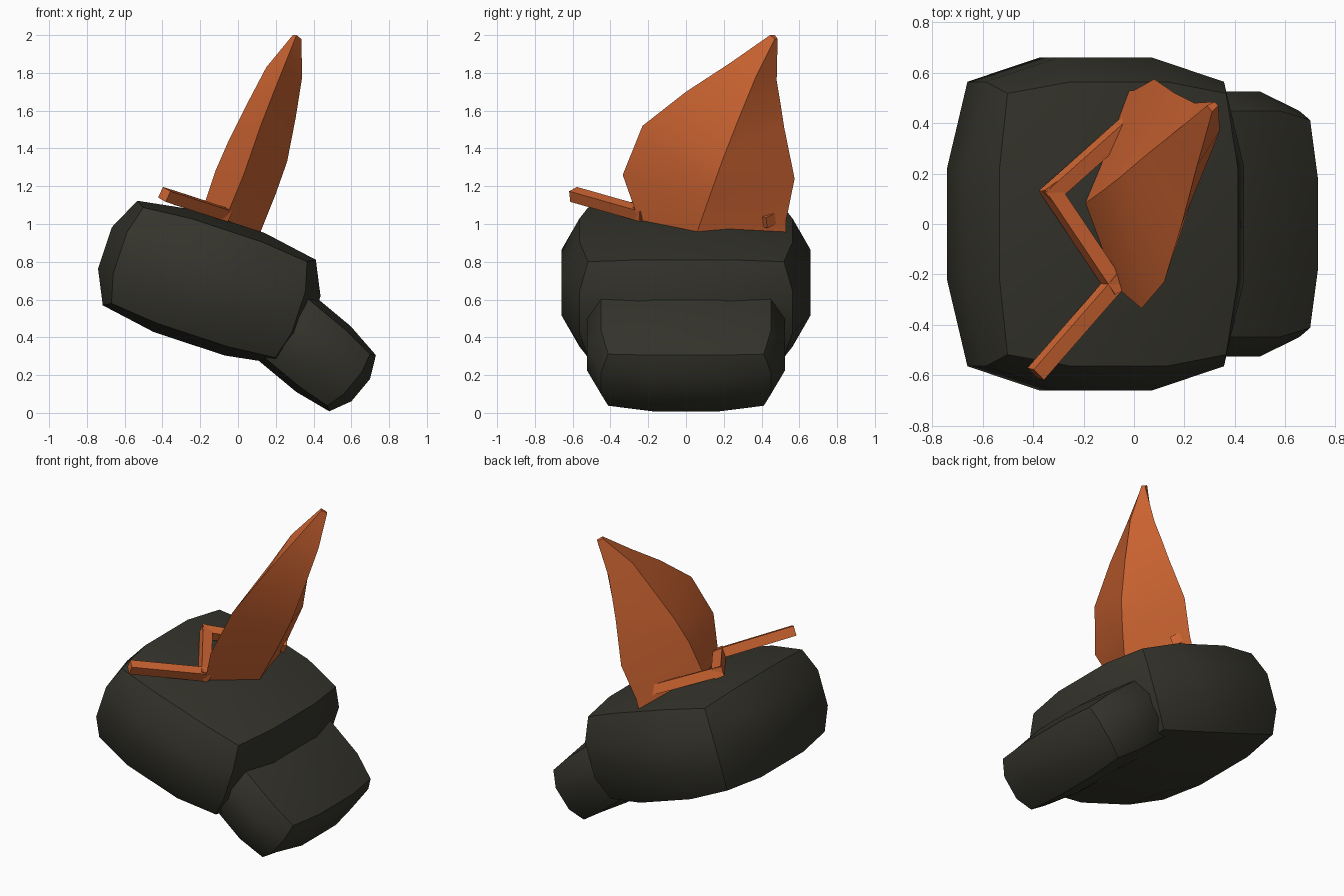
import bpy, bmesh, math
from mathutils import Matrix, Vector

if "Cube" in bpy.data.objects:
    bpy.data.objects.remove(bpy.data.objects["Cube"])


def material(name, color):
    m = bpy.data.materials.new(name)
    m.diffuse_color = (*color, 1)
    m.use_nodes = True
    m.node_tree.nodes["Principled BSDF"].inputs["Base Color"].default_value = m.diffuse_color
    return m


charcoal = material("charcoal", (0.035, 0.034, 0.025))
orange = material("burnt orange", (0.62, 0.13, 0.032))


def finish(bm, name, mat, angle=None):
    bmesh.ops.recalc_face_normals(bm, faces=bm.faces)
    mesh = bpy.data.meshes.new(name)
    bm.to_mesh(mesh)
    bm.free()
    mesh.materials.append(mat)
    ob = bpy.data.objects.new(name, mesh)
    bpy.context.collection.objects.link(ob)
    if angle:
        bpy.ops.object.select_all(action='DESELECT')
        ob.select_set(True)
        bpy.context.view_layer.objects.active = ob
        bpy.ops.object.shade_smooth_by_angle(angle=math.radians(angle))
    return ob


def lump(name, center, half, tilt):
    """Cube with a 3x3 grid per side, its sides bulged outwards."""
    bm = bmesh.new()
    bmesh.ops.create_cube(bm, size=2)
    bmesh.ops.subdivide_edges(bm, edges=bm.edges[:], cuts=2, use_grid_fill=True)
    shrink = (1, 0.855, 0.785)          # side, edge, corner
    for v in bm.verts:
        outer = [abs(c) > 0.9 for c in v.co]
        k = shrink[sum(outer) - 1]
        v.co = Vector([h * (math.copysign(k, c) if o else c * 1.02)
                       for c, o, h in zip(v.co, outer, half)])
    bm.transform(Matrix.Translation(center) @ Matrix.Rotation(math.radians(tilt), 4, 'Y'))
    return finish(bm, name, charcoal, 36)


# Dark body and the smaller block at its lower end
lump("body", (-0.152, 0, 0.69), (0.582, 0.66, 0.341), 18.3)
lump("snout", (0.35, 0, 0.37), (0.39, 0.525, 0.226), 39.7)

# Curved four-sided fin, lofted through sections (right, front, left, back corners)
sections = [
    [(.12, .06, .96), (-.07, -.25, 1.02), (-.19, .085, 1.07), (0, .53, 1.02)],
    [(.20, .13, 1.16), (.03, -.335, 1.26), (-.12, .135, 1.28), (.08, .575, 1.24)],
    [(.26, .19, 1.33), (.12, -.23, 1.52), (-.05, .19, 1.44), (.16, .52, 1.51)],
    [(.305, .28, 1.56), (.19, 0, 1.70), (.05, .275, 1.64), (.20, .50, 1.64)],
    [(.34, .37, 1.78), (.25, .23, 1.85), (.15, .355, 1.83), (.24, .48, 1.76)],
    [(.335, .47, 1.98), (.31, .445, 2.0), (.29, .47, 2.0), (.32, .485, 1.98)],
]
# Root buried in the body
sections.insert(0, [(x - .03, y, z - .1) for x, y, z in sections[0]])
bm = bmesh.new()
rings = [[bm.verts.new(p) for p in s] for s in sections]
for a, b in zip(rings, rings[1:]):
    for i in range(4):
        j = (i + 1) % 4
        bm.faces.new((a[i], a[j], b[j], b[i]))
bm.faces.new(rings[0])
bm.faces.new(rings[-1])
finish(bm, "fin", orange, 36)

# Zigzag of three square bars lying on the sloping top
path = [Vector((x, y, 1.155 - 0.325 * (x + 0.385)))
        for x, y in ((-.39, -.595), (-.08, -.24), (-.325, .125), (.04, .45))]
for i, (p, q) in enumerate(zip(path, path[1:])):
    d = (q - p).normalized()
    p2 = p - d * (0.03 if i else 0)
    q2 = q + d * (0.03 if i < 2 else 0)
    bm = bmesh.new()
    bmesh.ops.create_cube(bm, size=1)
    bm.transform(Matrix.Translation((p2 + q2) / 2) @ d.to_track_quat('Z', 'Y').to_matrix().to_4x4()
                 @ Matrix.Rotation(math.radians(22), 4, 'Z')
                 @ Matrix.Diagonal((0.062, 0.062, (q2 - p2).length, 1)))
    finish(bm, f"zigzag_bar_{i + 1}", orange)
